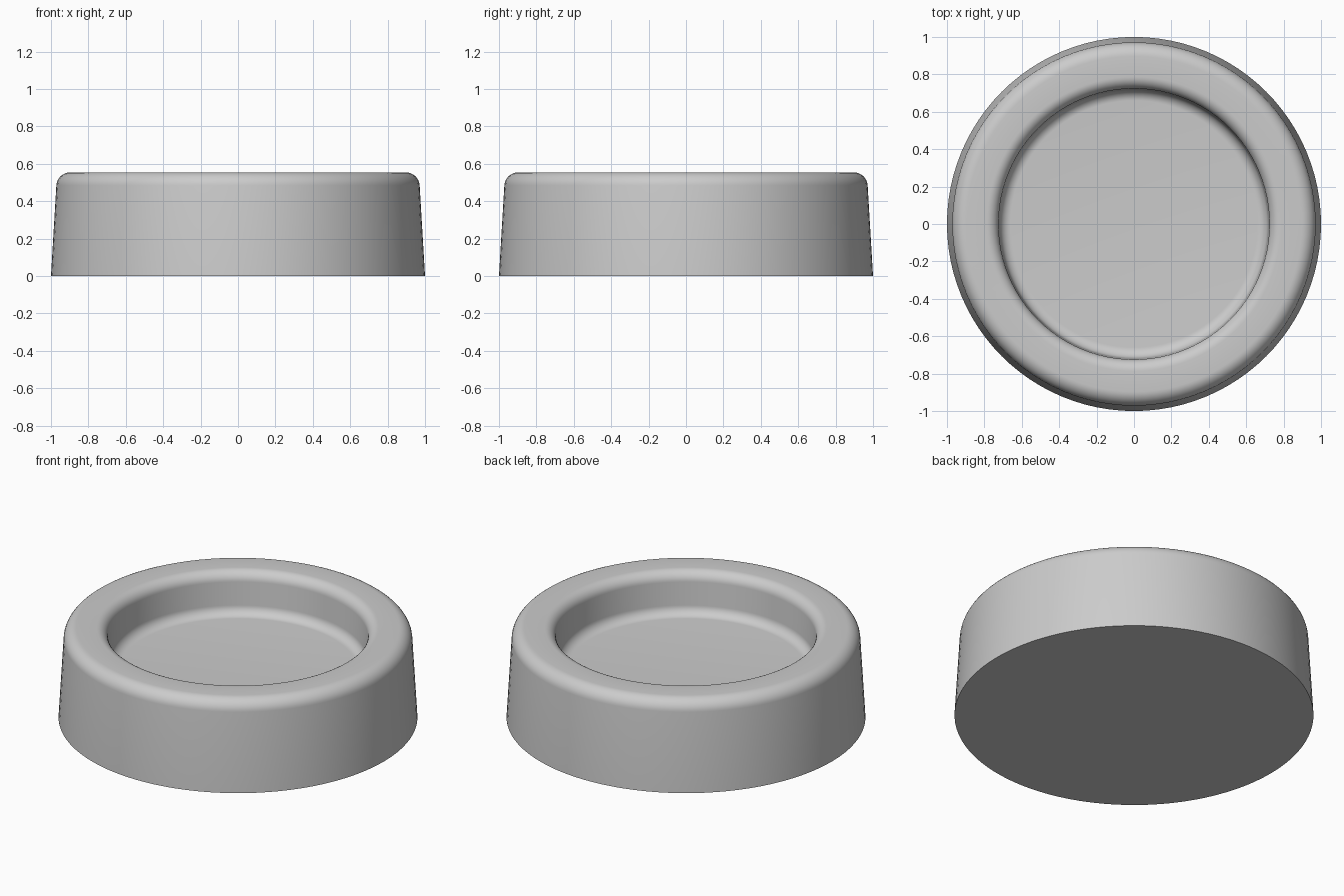
import bpy, bmesh, math
from mathutils import Vector

old = bpy.data.objects.get("Cube")
if old:
    bpy.data.objects.remove(old)

# Plain grey material
grey = bpy.data.materials.new("plain_grey")
grey.use_nodes = True
colour = (0.6, 0.6, 0.6, 1)
grey.diffuse_color = colour
grey.node_tree.nodes["Principled BSDF"].inputs["Base Color"].default_value = colour


def corner(before, point, after, size, steps=8):
    """Round one profile corner between its two neighbours."""
    p = Vector(point)
    a = p + (Vector(before) - p).normalized() * size
    b = p + (Vector(after) - p).normalized() * size
    out = []
    for i in range(steps + 1):
        # Circular-looking rational arc through the corner
        t = i / steps
        w = math.sqrt(0.5)
        k = [(1 - t) ** 2, 2 * w * t * (1 - t), t * t]
        out.append((a * k[0] + p * k[1] + b * k[2]) / sum(k))
    return out


# Half section: underside, tapered wall, rim, recess wall, recess floor
section = [
    ((0, 0), 0),
    ((1, 0), 0),
    ((0.967, 0.555), 0.07),
    ((0.727, 0.555), 0.06),
    ((0.715, 0.3), 0.055),
    ((0, 0.3), 0),
]
profile = []
for i, (point, size) in enumerate(section):
    if size:
        profile += corner(section[i - 1][0], point, section[i + 1][0], size)
    else:
        profile.append(Vector(point))

# Revolve the section into the round dish
bm = bmesh.new()
verts = [bm.verts.new((p.x, 0, p.y)) for p in profile]
edges = [bm.edges.new(pair) for pair in zip(verts, verts[1:])]
bmesh.ops.spin(bm, geom=verts + edges, cent=(0, 0, 0), axis=(0, 0, 1),
               angle=math.tau, steps=96, use_duplicate=False)
bmesh.ops.remove_doubles(bm, verts=bm.verts, dist=0.0005)
bmesh.ops.recalc_face_normals(bm, faces=bm.faces)
mesh = bpy.data.meshes.new("round_dish")
bm.to_mesh(mesh)
bm.free()
mesh.materials.append(grey)
dish = bpy.data.objects.new("round_dish", mesh)
bpy.context.collection.objects.link(dish)

# Smooth curves, sharp base edge
bpy.context.view_layer.objects.active = dish
dish.select_set(True)
bpy.ops.object.shade_smooth_by_angle(angle=math.radians(35))
